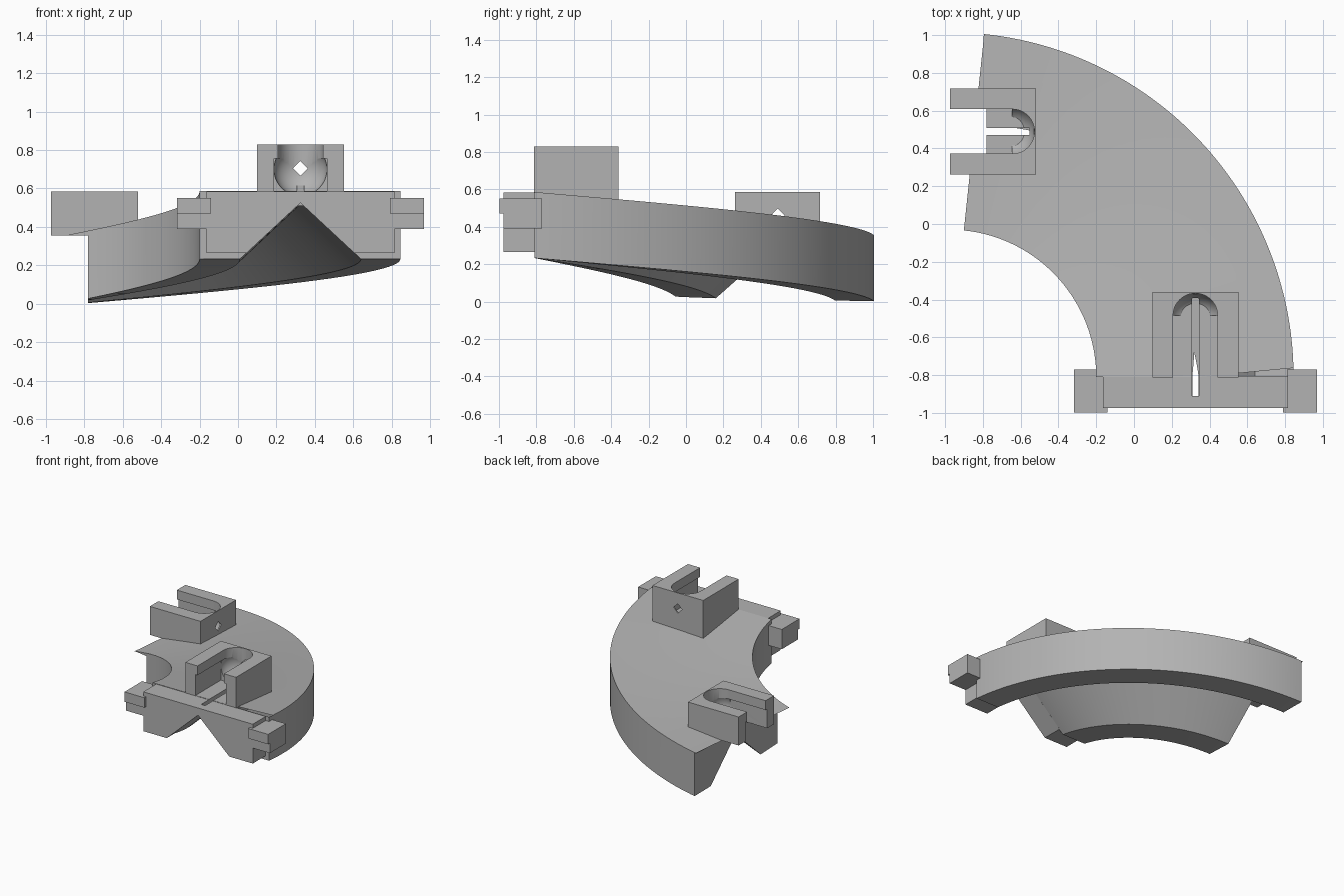
import bpy
import bmesh
from math import sin, cos, pi, radians
from mathutils import Matrix, Vector

if "Cube" in bpy.data.objects:
    bpy.data.objects.remove(bpy.data.objects["Cube"], do_unlink=True)

grey = bpy.data.materials.new("plain grey")
grey.use_nodes = True
grey.diffuse_color = (0.45, 0.45, 0.45, 1)
grey.node_tree.nodes["Principled BSDF"].inputs["Base Color"].default_value = (0.45, 0.45, 0.45, 1)

CENTRE = Vector((-0.98, -0.81, 0))   # pivot of the bend
MID = 0.325                          # centre line of the lane at its start
DROP = 0.247                         # fall over a quarter turn


def finish(name, bm, matrix=None):
    if matrix:
        bm.transform(matrix)
    bmesh.ops.recalc_face_normals(bm, faces=bm.faces)
    mesh = bpy.data.meshes.new(name)
    bm.to_mesh(mesh)
    bm.free()
    mesh.materials.append(grey)
    obj = bpy.data.objects.new(name, mesh)
    bpy.context.collection.objects.link(obj)
    return obj


def loft(name, rings, matrix=None):
    """Closed solid through a list of equal point rings."""
    bm = bmesh.new()
    rows = [[bm.verts.new(p) for p in ring] for ring in rings]
    n = len(rows[0])
    for a, b in zip(rows, rows[1:]):
        for i in range(n):
            j = (i + 1) % n
            bm.faces.new((a[i], a[j], b[j], b[i]))
    bm.faces.new(rows[0])
    bm.faces.new(rows[-1])
    return finish(name, bm, matrix)


def box(name, x, y, z, matrix=None):
    ring = [(x[0], y[0]), (x[1], y[0]), (x[1], y[1]), (x[0], y[1])]
    return loft(name, [[(a, b, h) for a, b in ring] for h in z], matrix)


def cut(target, cutter):
    mod = target.modifiers.new("cut", "BOOLEAN")
    mod.operation = "DIFFERENCE"
    mod.solver = "EXACT"
    mod.object = cutter
    bpy.context.view_layer.objects.active = target
    bpy.ops.object.modifier_apply(modifier=mod.name)
    bpy.data.objects.remove(cutter, do_unlink=True)


# Cutters for a ball pocket, in a frame whose mouth faces -y
def channel(m):
    return box("channel_cutter", (-0.138, 0.138), (-0.6, 0), (0.585, 0.755), m)


def groove(m):
    return box("groove_cutter", (-0.018, 0.018), (-0.425, 0.1), (0.51, 0.615), m)


def slot(m):
    ring = [(0.118 * cos(pi * i / 24), 0.118 * sin(pi * i / 24)) for i in range(25)]
    ring += [(-0.118, -0.6), (0.118, -0.6)]
    return loft("slot_cutter", [[(x, y, h) for x, y in ring] for h in (0.7, 0.9)], m)


def bowl(m):
    bm = bmesh.new()
    bmesh.ops.create_uvsphere(bm, u_segments=48, v_segments=24, radius=0.138)
    bm.transform(Matrix.Translation((0, 0, 0.7)) @ Matrix.Diagonal((1, 0.855, 1, 1)))
    top, low = 0.755, 0.585
    for side, z in ((1, top), (-1, low)):
        geom = bm.verts[:] + bm.edges[:] + bm.faces[:]
        bmesh.ops.bisect_plane(bm, geom=geom, plane_co=(0, 0, z),
                               plane_no=(0, 0, side), clear_outer=True)
        bmesh.ops.holes_fill(bm, edges=[e for e in bm.edges if e.is_boundary])
    return finish("bowl_cutter", bm, m)


def sight_hole(m):
    d = 0.038
    ring = [(d, 0), (0, d), (-d, 0), (0, -d)]
    return loft("hole_cutter", [[(x, y, 0.705 + z) for x, z in ring] for y in (0, 0.2)], m)


start = Matrix.Translation((MID, -0.485, 0))
end = Matrix.Translation((-0.645, 0.49, -0.245)) @ Matrix.Rotation(-pi / 2, 4, "Z")

# Curved descending ramp with a V-shaped hollow underneath
def section(left, right, low, top):
    apex, slope = 0.525, 0.93
    half = (apex - low) / slope
    return [(left, low), (MID - half, low), (MID, apex), (MID + half, low),
            (right, low), (right, top), (MID, top), (left, top)]


profile = section(-0.2, 0.845, 0.232, 0.585)
rings = []
STEPS = 60
for i in range(STEPS + 1):
    a = radians(90 * i / STEPS)
    rings.append([(CENTRE.x + (x - CENTRE.x) * cos(a), CENTRE.y + (x - CENTRE.x) * sin(a),
                   z - DROP * i / STEPS + 0.001) for x, z in profile])
ramp = loft("curved_ramp", rings)
cut(ramp, box("socket_cutter", (-1.2, -0.78), (-0.3, 1.2), (-0.2, 0.355)))
cut(ramp, channel(end))
cut(ramp, bowl(end))
for m in (start, end):
    cut(ramp, groove(m))

# Joining plate at the high end
plate = loft("joining_plate", [[(x, y, z) for x, z in section(-0.165, 0.815, 0.265, 0.583)]
                               for y in (-0.975, -0.805)])
cut(plate, groove(start))

# Ball holders standing on the ramp
for name, m, base in (("high_holder", start, 0.51), ("low_holder", end, 0.6)):
    holder = box(name, (-0.227, 0.227), (-0.328, 0.125), (base, 0.83), m)
    for cutter in (channel, slot, bowl, sight_hole, groove):
        cut(holder, cutter(m))

# Side clips with forward lips
for name, s in (("left", 1), ("right", -1)):
    def span(a, b):
        return sorted((MID + s * a, MID + s * b))
    box(name + "_clip", span(0.485, 0.643), (-0.975, -0.77), (0.39, 0.55))
    box(name + "_clip_lip", span(0.465, 0.643), (-0.997, -0.97), (0.47, 0.55))

# Smooth the curved walls, keep the corners crisp
bpy.ops.object.select_all(action="DESELECT")
for obj in bpy.context.collection.objects:
    if obj.type == "MESH":
        obj.select_set(True)
        bpy.context.view_layer.objects.active = obj
bpy.ops.object.shade_smooth_by_angle(angle=radians(30))
